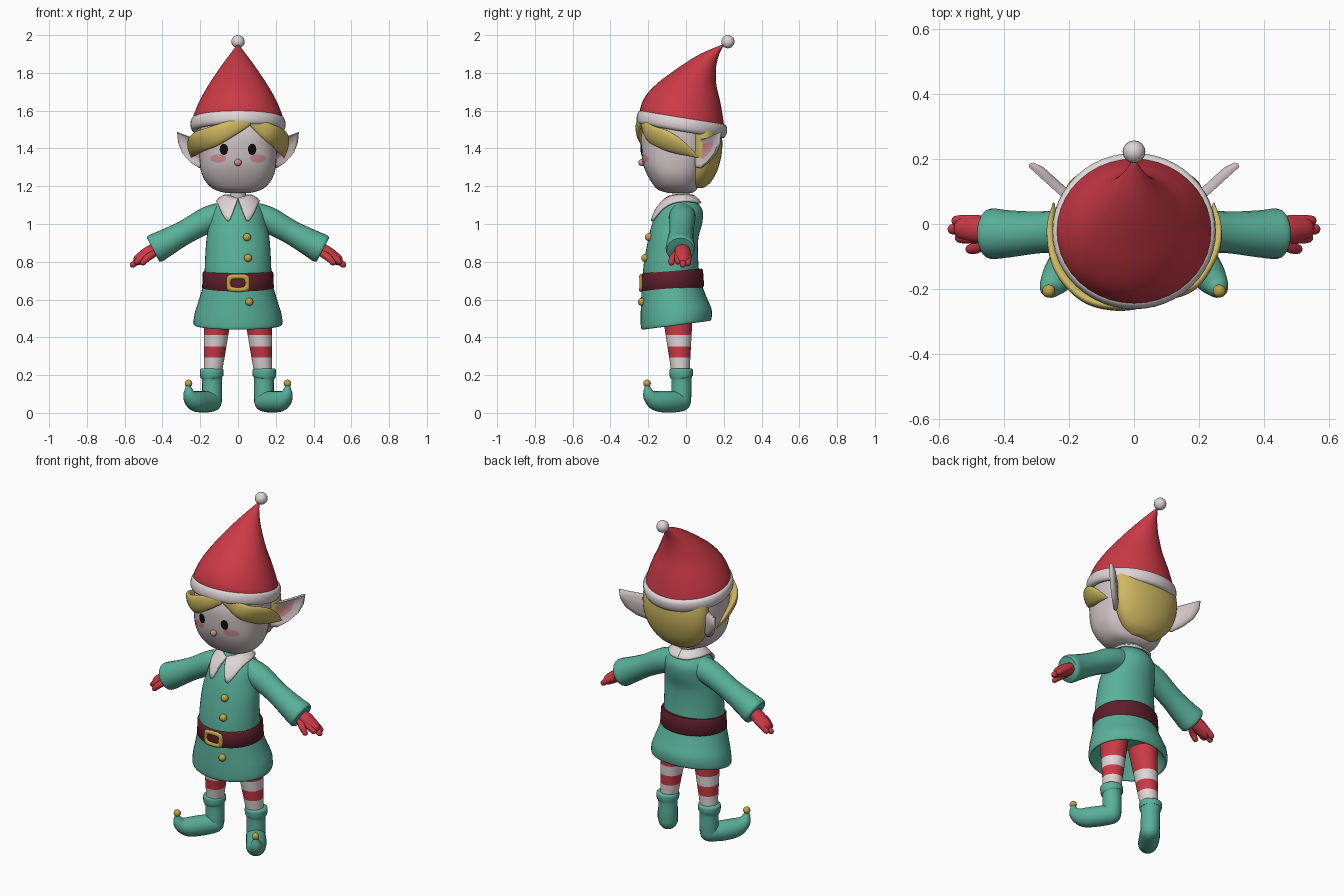
import bpy, bmesh, math
from mathutils import Vector
from mathutils.bvhtree import BVHTree

if "Cube" in bpy.data.objects:
    bpy.data.objects.remove(bpy.data.objects["Cube"])


def mat(name, r, g, b):
    m = bpy.data.materials.new(name)
    m.diffuse_color = (r, g, b, 1)
    m.use_nodes = True
    m.node_tree.nodes["Principled BSDF"].inputs["Base Color"].default_value = m.diffuse_color
    return m


GREEN = mat("green cloth", .10, .44, .32)
RED = mat("red cloth", .60, .042, .062)
WHITE = mat("white trim", .74, .67, .67)
SKIN = mat("pale skin", .63, .55, .56)
HAIR = mat("blond hair", .62, .48, .12)
GOLD = mat("gold metal", .55, .37, .06)
BELT = mat("dark maroon leather", .11, .013, .023)
PINK = mat("pink blush", .64, .28, .30)
BLACK = mat("black", .004, .004, .004)


def smooth(keys, k=5):
    """Catmull-Rom through tuples."""
    out, n = [], len(keys)
    for i in range(n - 1):
        a, b, c, d = (keys[min(max(j, 0), n - 1)] for j in range(i - 1, i + 3))
        for s in range(k):
            t = s / k
            out.append(tuple(.5 * (2 * q + (r - p) * t + (2 * p - 5 * q + 4 * r - w) * t * t
                                   + (3 * q - p - 3 * r + w) * t ** 3)
                             for p, q, r, w in zip(a, b, c, d)))
    return out + [tuple(keys[-1])]


def build(name, verts, faces, mats, rule=None, mirror=False, angle=50):
    me = bpy.data.meshes.new(name)
    me.from_pydata([tuple(v) for v in verts], [], faces)
    bm = bmesh.new()
    bm.from_mesh(me)
    bmesh.ops.recalc_face_normals(bm, faces=bm.faces)
    bm.to_mesh(me)
    bm.free()
    for m in mats:
        me.materials.append(m)
    if rule:
        for p in me.polygons:
            p.material_index = rule(p)
    me.shade_smooth()
    me.set_sharp_from_angle(angle=math.radians(angle))
    ob = bpy.data.objects.new(name, me)
    bpy.context.collection.objects.link(ob)
    if mirror:
        ob.modifiers.new("mirror", 'MIRROR').use_mirror_merge = False
    return ob


def skin(rings, loop=False):
    """Join rings of points into faces; loop closes last to first, otherwise capped."""
    n, k = len(rings[0]), len(rings)
    faces = [(i * n + j, i * n + (j + 1) % n, (i + 1) % k * n + (j + 1) % n, (i + 1) % k * n + j)
             for i in range(k if loop else k - 1) for j in range(n)]
    if not loop:
        faces += [tuple(range(n)), tuple(range((k - 1) * n, k * n))]
    return [Vector(v) for r in rings for v in r], faces


def oval(a, b, n=32, e=2.0):
    for i in range(n):
        t = 2 * math.pi * i / n
        c, s = math.cos(t), math.sin(t)
        yield (a * math.copysign(abs(c) ** (2 / e), c), b * math.copysign(abs(s) ** (2 / e), s))


def stack(name, keys, mats, e=2.0, tilt=None, k=5, **kw):
    """Loft of level ovals: z, front y, back y, half width, centre x."""
    rings = []
    for key in (smooth(keys, k) if k else keys):
        z, f, b, w = key[:4]
        cx = key[4] if len(key) > 4 else 0
        ring = [(cx + x, (f + b) / 2 + y, z) for x, y in oval(w, (b - f) / 2, 40, e)]
        rings.append([(x, y, q + (tilt(y, q) if tilt else 0)) for x, y, q in ring])
    v, f = skin(rings)
    build(name, v, f, mats, **kw)
    return BVHTree.FromPolygons(v, f)


def tube(name, keys, m, ref=(0, 1, 0), flat=1, caps=(1, 1), mirror=True):
    """Tube through x, y, z, radius points with optional rounded ends."""
    ps = smooth(keys, 5)
    pts, rad = [Vector(p[:3]) for p in ps], [p[3] for p in ps]
    rings, u = [], Vector(ref)
    for i, p in enumerate(pts):
        t = (pts[min(i + 1, len(pts) - 1)] - pts[max(i - 1, 0)]).normalized()
        u = (u - t * u.dot(t)).normalized()
        w = t.cross(u)
        def ring(r, off=0):
            return [p + t * off + u * x + w * y for x, y in oval(r, r * flat, 20)]
        arc = [(rad[i] * math.cos(a), rad[i] * math.sin(a)) for a in (.4, .8, 1.15, 1.45)]
        if i == 0 and caps[0]:
            rings += [ring(r, -o) for r, o in reversed(arc)]
        rings.append(ring(rad[i]))
        if i == len(pts) - 1 and caps[1]:
            rings += [ring(r, o) for r, o in arc]
    build(name, *skin(rings), [m], mirror=mirror)


def ball(name, x, y, z, r, m, mirror=False):
    rings = [[(x + a, y + b, z - r * math.cos(t)) for a, b in oval(r * math.sin(t), r * math.sin(t), 16)]
             for t in [.05 + (math.pi - .1) * i / 10 for i in range(11)]]
    build(name, *skin(rings), [m], mirror=mirror)


def hoop(name, a, b, prof, e, place, m):
    """Closed band: profile of (outward, along) swept round an oval."""
    rings = [[place(x, y, h) for x, y in oval(a + d, b + d, 48, e)] for d, h in prof]
    build(name, *skin(rings, True), [m])


def front(tree, x, z):
    return tree.ray_cast(Vector((x, -2, z)), Vector((0, 1, 0)))[0]


# Head, neck and hair
head = stack("head", [(1.163, -.09, .03, .06), (1.18, -.145, .055, .12), (1.21, -.175, .07, .16),
                      (1.26, -.205, .09, .19), (1.32, -.228, .11, .202), (1.4, -.238, .13, .206),
                      (1.48, -.235, .13, .205), (1.56, -.2, .12, .19)], [SKIN], e=2.5)
stack("neck", [(1.08, -.072, .018, .042), (1.2, -.072, .018, .042)], [SKIN])
stack("back_hair", [(1.19, .02, .09, .06), (1.22, .0, .13, .12), (1.28, 0, .165, .172),
                    (1.36, 0, .187, .203), (1.44, 0, .192, .212), (1.52, 0, .18, .208)], [HAIR])
tube("right_fringe", [(.09, -.225, 1.535, .03), (.17, -.19, 1.48, .05), (.225, -.1, 1.44, .058),
                      (.245, -.02, 1.4, .04), (.245, .06, 1.355, .006)],
     HAIR, (0, 0, 1), .38, mirror=False)
tube("left_fringe", [(.04, -.245, 1.54, .03), (-.05, -.25, 1.5, .045), (-.14, -.222, 1.46, .055),
                     (-.215, -.14, 1.43, .055), (-.245, -.03, 1.395, .04), (-.247, .06, 1.355, .006)],
     HAIR, (0, 0, 1), .38, mirror=False)


# Face details laid on the head surface
def patch(name, cx, cz, rx, rz, lift, m):
    rings = [[front(head, cx + x, cz + z) - Vector((0, lift, 0)) for x, z in oval(rx * s, rz * s, 20)]
             for s in (1, .7, .35, .05)]
    build(name, *skin(rings), [m], mirror=True)


patch("eye", .075, 1.395, .022, .03, .006, BLACK)
patch("cheek", .105, 1.347, .042, .022, .003, PINK)
ball("nose", 0, -.233, 1.325, .019, PINK)

# Ears: cupped plates angled backwards
outline = [(-.02, 1.445), (.05, 1.452), (.11, 1.468), (.178, 1.487), (.17, 1.43),
           (.14, 1.375), (.08, 1.325), (.02, 1.295), (-.02, 1.30)]
rings = []
for s, off in ((.7, -.022), (.95, -.012), (1, 0), (.95, .008), (.8, .004), (.5, -.004)):
    rings.append([Vector((.19, .065, 0)) + Vector((.74, .67, 0)) * (.05 + (u - .05) * s)
                  + Vector((.67, -.74, 0)) * off + Vector((0, 0, 1.4 + (z - 1.4) * s))
                  for u, z in outline])
v, f = skin(rings)
last = len(f) - 1
build("ear", v, f, [SKIN, PINK], rule=lambda p: int(p.index == last), mirror=True, angle=70)

# Hat with rolled brim and pompom
stack("hat", [(1.52, -.24, .2, .236), (1.57, -.243, .2, .236), (1.66, -.212, .183, .2),
              (1.75, -.14, .16, .148), (1.835, -.03, .16, .09), (1.9, .075, .177, .042),
              (1.947, .185, .2, .006)], [RED],
      tilt=lambda y, z: -.17 * (y + .02) * min(1, max(0, (1.8 - z) / .22)))
brim = [(.022 * math.copysign(abs(math.cos(t)) ** .7, math.cos(t)), .037 * math.sin(t))
        for t in [math.pi * i / 6 for i in range(12)]]
hoop("hat_brim", .23, .217, brim, 2,
     lambda x, y, h: (x, y - .022 + .17 * h, 1.528 - .17 * y + h), WHITE)
ball("pompom", 0, .222, 1.965, .035, WHITE)

# Tunic with hollow hem
tunic = stack("tunic", [(.6, -.16, .04, .14), (.49, -.215, .11, .205), (.465, -.225, .122, .224),
                        (.475, -.238, .135, .235), (.53, -.24, .135, .229), (.6, -.238, .11, .207),
                        (.7, -.232, .078, .18), (.8, -.222, .065, .175), (.92, -.2, .065, .167),
                        (1.0, -.18, .085, .152), (1.06, -.155, .09, .14), (1.1, -.125, .072, .115),
                        (1.138, -.085, .035, .075)], [GREEN],
              tilt=lambda y, z: .13 * (y + .05) * min(1, max(0, (.7 - z) / .2)))

# Belt and buckle
stack("belt", [(.645, -.232, .09, .183), (.655, -.24, .096, .19), (.735, -.24, .09, .187),
               (.745, -.232, .084, .18)], [BELT], k=0, tilt=lambda y, z: .08 * (y + .15))
rod = [(.012 * math.cos(t), .01 * math.sin(t)) for t in [math.pi * i / 4 for i in range(8)]]
hoop("buckle", .05, .034, rod, 4, lambda x, y, h: (x, -.239 + h + 1.5 * x * x, .687 + y), GOLD)

# Buttons
for i, (x, z) in enumerate(((.048, .93), (.053, .82), (.06, .588))):
    ball("button_%d" % i, x, front(tunic, x, z).y - .004, z, .021, GOLD)

# Collar: two pointed halves snapped to the shoulders
collar = smooth([(0, -.09, 1.11, .012, -.13, 1.08), (.03, -.085, 1.13, .05, -.17, 1.01),
                 (.055, -.06, 1.138, .092, -.09, 1.085), (.055, -.01, 1.138, .1, 0, 1.11),
                 (.03, .02, 1.138, .055, .06, 1.105), (0, .03, 1.138, 0, .07, 1.10)], 4)
verts = []
for c in collar:
    for s in range(6):
        p, n, _, _ = tunic.find_nearest(Vector(c[:3]).lerp(Vector(c[3:]), s / 5))
        up = (p - Vector((0, -.03, .95))).normalized()
        q = p + up * .012
        q.x = max(q.x, 0)
        verts.append(q)
ob = build("collar", verts, [(i * 6 + j, i * 6 + j + 1, i * 6 + j + 7, i * 6 + j + 6)
                             for i in range(len(collar) - 1) for j in range(5)], [WHITE], mirror=True)
sol = ob.modifiers.new("thickness", 'SOLIDIFY')
sol.thickness, sol.offset = .012, 0

# Sleeves and mittened hands
tube("sleeve", [(.08, -.02, 1.045, .07), (.16, -.02, 1.022, .07), (.28, -.025, .957, .064),
                (.38, -.03, .902, .072), (.435, -.03, .872, .078), (.45, -.03, .864, .07)],
     GREEN, caps=(0, 0))
tube("palm", [(.42, -.02, .877, .036), (.47, -.018, .848, .042), (.52, -.015, .815, .036)],
     RED, flat=.85)
for i, (y, tip) in enumerate(((-.042, .535), (-.016, .557), (.01, .545))):
    tube("finger_%d" % i, [(.48, y, .838, .018), (.52, y, .812, .018),
                           (tip, y, .812 - (tip - .52) * .75, .016)], RED)
tube("thumb", [(.445, -.045, .845, .02), (.48, -.07, .82, .019), (.503, -.077, .795, .015)], RED)

# Striped legs
edges = [.19, .232, .2921, .352, .412, .56]
stack("leg", [(z, -.075 - .04 * t, .018 + .014 * t, .047 + .022 * t, .134 - .022 * t)
              for z, t in [(z, (z - .2) / .26) for z in edges]], [RED, WHITE], k=0, mirror=True,
      rule=lambda p: int(.2 < p.center.z < .292 or .352 < p.center.z < .412))

# Curled boots with bells
tube("boot_shaft", [(.139, -.025, .235, .055), (.139, -.025, .225, .063), (.139, -.025, .195, .061),
                    (.138, -.024, .178, .053), (.137, -.024, .11, .053), (.138, -.026, .06, .052)],
     GREEN, caps=(0, 1))
tube("boot_foot", [(.14, -.03, .06, .054), (.185, -.09, .058, .057), (.228, -.155, .064, .053),
                   (.256, -.193, .093, .036), (.263, -.205, .135, .016)], GREEN)
ball("boot_bell", .262, -.206, .156, .02, GOLD, mirror=True)
